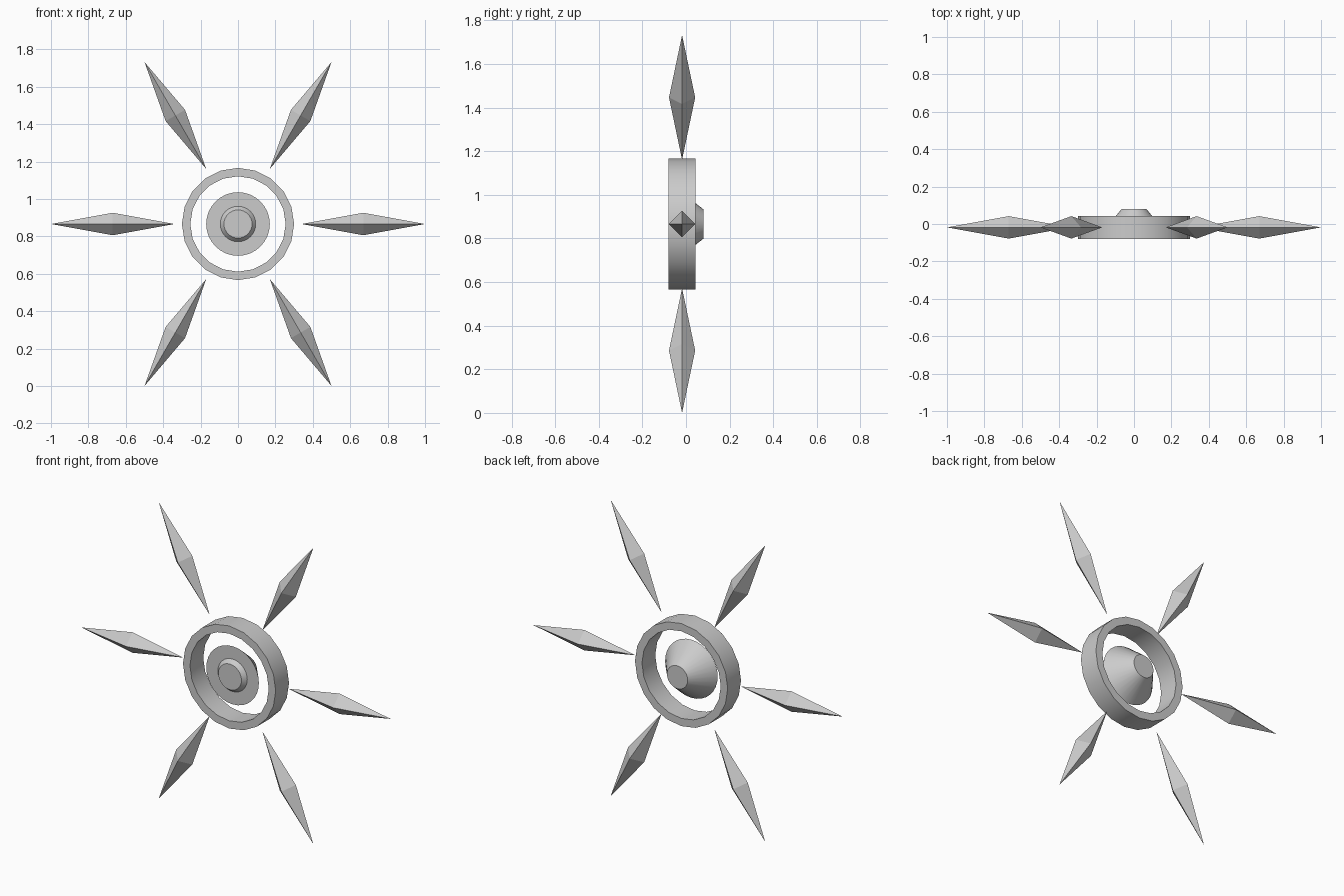
import bpy, bmesh
from math import cos, sin, radians, tau

if "Cube" in bpy.data.objects:
    bpy.data.objects.remove(bpy.data.objects["Cube"])

CZ = 0.866       # height of the hub centre
MID_Y = -0.018   # depth of the spike plane


def make_object(name, bm, smooth):
    bmesh.ops.recalc_face_normals(bm, faces=bm.faces)
    mesh = bpy.data.meshes.new(name)
    bm.to_mesh(mesh)
    bm.free()
    ob = bpy.data.objects.new(name, mesh)
    bpy.context.collection.objects.link(ob)
    if smooth:
        bpy.ops.object.select_all(action='DESELECT')
        ob.select_set(True)
        bpy.context.view_layer.objects.active = ob
        bpy.ops.object.shade_smooth_by_angle(angle=radians(25))
    return ob


def lathe(name, profile, sides, closed=False):
    """Turn (radius, y) points about the y axis; open profiles get end caps."""
    bm = bmesh.new()
    rings = [[bm.verts.new((r * sin(tau * i / sides), y, CZ + r * cos(tau * i / sides)))
              for i in range(sides)] for r, y in profile]
    pairs = list(zip(rings, rings[1:]))
    if closed:
        pairs.append((rings[-1], rings[0]))
    else:
        bm.faces.new(rings[0])
        bm.faces.new(rings[-1])
    for a, b in pairs:
        for i in range(sides):
            j = (i + 1) % sides
            bm.faces.new((a[i], a[j], b[j], b[i]))
    return make_object(name, bm, True)


def spike(name, angle, inner=0.34, outer=1.0, half=0.06):
    """Stretched four-sided double pyramid pointing outward."""
    bm = bmesh.new()
    mid = (inner + outer) / 2

    def vert(r, t, y):
        return bm.verts.new((r * cos(angle) - t * sin(angle), MID_Y + y,
                             CZ + r * sin(angle) + t * cos(angle)))
    tips = [vert(inner, 0, 0), vert(outer, 0, 0)]
    waist = [vert(mid, half, 0), vert(mid, 0, half),
             vert(mid, -half, 0), vert(mid, 0, -half)]
    for tip in tips:
        for i in range(4):
            bm.faces.new((tip, waist[i], waist[(i + 1) % 4]))
    return make_object(name, bm, False)


# Outer ring band
lathe("ring", [(0.30, -0.08), (0.30, 0.043), (0.255, 0.043), (0.255, -0.08)], 20, closed=True)

# Hub: raised front button, flat disc, cone tapering to the back
lathe("hub", [(0.075, -0.075), (0.095, -0.05), (0.17, -0.05), (0.067, 0.08)], 32)

# Six radiating spikes
for k in range(6):
    spike(f"spike_{k + 1}", radians(60 * k))
